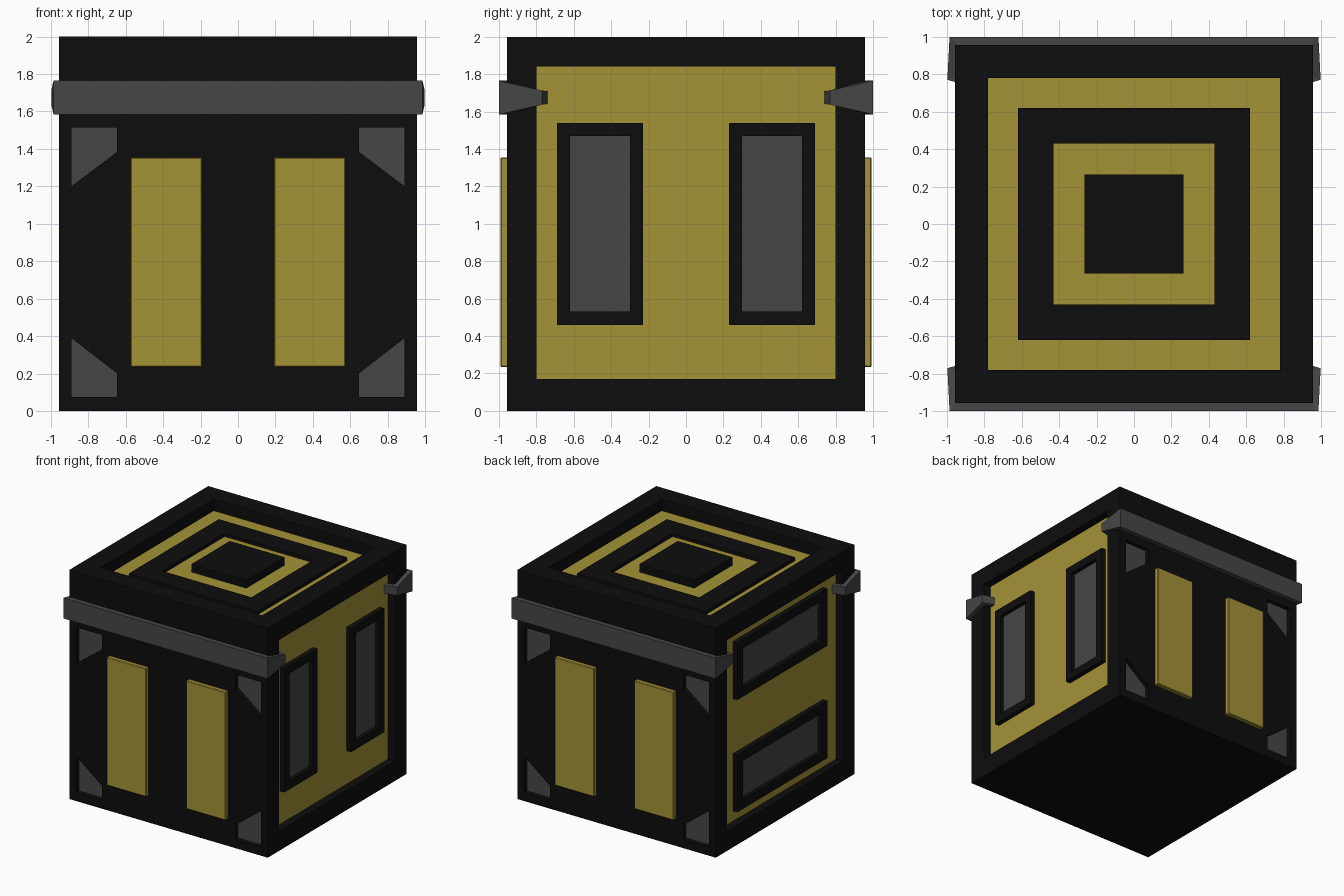
import bpy, bmesh
from mathutils import Matrix, Vector

cube = bpy.data.objects.get("Cube")
if cube:
    bpy.data.objects.remove(cube, do_unlink=True)


def material(name, rgb):
    m = bpy.data.materials.new(name)
    m.use_nodes = True
    m.diffuse_color = (*rgb, 1)
    bsdf = next(n for n in m.node_tree.nodes if n.type == 'BSDF_PRINCIPLED')
    bsdf.inputs["Base Color"].default_value = (*rgb, 1)
    return m


MATS = [material("black", (0.004, 0.004, 0.004)),
        material("mustard_yellow", (0.37, 0.29, 0.037)),
        material("dark_grey", (0.061, 0.061, 0.061))]
BLACK, YELLOW, GREY = range(3)


def side(across, up, out):
    """Matrix taking local x, y, z to the given directions of one side."""
    return Matrix((across, up, out)).transposed().to_4x4()


FRONT = side((1, 0, 0), (0, 0, 1), (0, -1, 0))
BACK = side((-1, 0, 0), (0, 0, 1), (0, 1, 0))
LEFT = side((0, 1, 0), (0, 0, 1), (1, 0, 0))
RIGHT = side((0, -1, 0), (0, 0, 1), (-1, 0, 0))
TOP = Matrix.Identity(4)


def rect(cx, cy, hx, hy):
    return [(cx - hx, cy - hy), (cx + hx, cy - hy), (cx + hx, cy + hy), (cx - hx, cy + hy)]


def prism(bm, outline, frame, low, high, mat=BLACK, floor_mat=None):
    """Extrude an outline outward from a side; returns its outer face."""
    rings = [[bm.verts.new(frame @ Vector((x, y, z))) for x, y in outline] for z in (low, high)]
    n = len(outline)
    floor, outer = bm.faces.new(rings[0]), bm.faces.new(rings[1])
    faces = [floor, outer]
    for i in range(n):
        j = (i + 1) % n
        faces.append(bm.faces.new((rings[0][i], rings[0][j], rings[1][j], rings[1][i])))
    for f in faces:
        f.material_index = mat
    if floor_mat is not None:
        floor.material_index = floor_mat
    bmesh.ops.recalc_face_normals(bm, faces=faces)
    return outer


def finish(bm, name):
    bmesh.ops.recalc_face_normals(bm, faces=bm.faces)
    mesh = bpy.data.meshes.new(name)
    bm.to_mesh(mesh)
    bm.free()
    for m in MATS:
        mesh.materials.append(m)
    ob = bpy.data.objects.new(name, mesh)
    bpy.context.collection.objects.link(ob)
    return ob


# Crate body
bm = bmesh.new()
prism(bm, rect(0, 0, 0.957, 0.957), TOP, 0, 2)
body = finish(bm, "crate_body")

# Recesses: yellow floors on top and sides, grey corner pockets front and back
bm = bmesh.new()
prism(bm, rect(0, 0, 0.78, 0.78), TOP, 1.9, 2.1, floor_mat=YELLOW)
for frame in (LEFT, RIGHT):
    prism(bm, rect(0, 1.005, 0.8, 0.835), frame, 0.887, 1.1, floor_mat=YELLOW)
upper = [(0.89, 1.515), (0.645, 1.515), (0.645, 1.385), (0.89, 1.2)]
lower = [(0.89, 0.075), (0.645, 0.075), (0.645, 0.2), (0.89, 0.39)]
for frame in (FRONT, BACK):
    for s in (-1, 1):
        for outline in (upper, lower):
            prism(bm, [(s * x, z) for x, z in outline], frame, 0.92, 1.1, floor_mat=GREY)
cutter = finish(bm, "recess_cutter")
cutter.hide_render = True

cut = body.modifiers.new("recesses", 'BOOLEAN')
cut.operation = 'DIFFERENCE'
cut.solver = 'EXACT'
cut.object = cutter
bpy.context.view_layer.objects.active = body
bpy.ops.object.modifier_apply(modifier=cut.name)
bpy.data.objects.remove(cutter, do_unlink=True)


def framed_panel(name, frame, outline, low, high, border, depth, inner_mat):
    """Raised black border around a sunken coloured field."""
    bm = bmesh.new()
    outer = prism(bm, outline, frame, low, high)
    bmesh.ops.inset_region(bm, faces=[outer], thickness=border, use_even_offset=True)
    # Second inset gives the sunken field vertical walls
    bmesh.ops.inset_region(bm, faces=[outer], thickness=0.0005, use_even_offset=True)
    outward = frame.to_3x3() @ Vector((0, 0, 1))
    bmesh.ops.translate(bm, verts=outer.verts, vec=-outward * depth)
    outer.material_index = inner_mat
    return finish(bm, name)


# Side panels: upright pair on one side, level pair on the other
for s, word in ((-1, "front"), (1, "back")):
    framed_panel("left_panel_" + word, LEFT, rect(s * 0.46, 1, 0.23, 0.54),
                 0.88, 0.93, 0.07, 0.035, GREY)
for s, word in ((-1, "lower"), (1, "upper")):
    framed_panel("right_panel_" + word, RIGHT, rect(0, 1 + s * 0.49, 0.62, 0.25),
                 0.88, 0.93, 0.08, 0.035, GREY)

# Top: square ring with a raised block in its middle
framed_panel("top_ring", TOP, rect(0, 0, 0.62, 0.62), 1.89, 1.93, 0.19, 0.028, YELLOW)
bm = bmesh.new()
prism(bm, rect(0, 0, 0.265, 0.265), TOP, 1.89, 1.97)
finish(bm, "top_block")

# Yellow plates on front and back
for frame, word in ((FRONT, "front"), (BACK, "back")):
    for s, hand in ((-1, "a"), (1, "b")):
        bm = bmesh.new()
        prism(bm, rect(s * 0.383, 0.795, 0.191, 0.56), frame, 0.94, 0.993, YELLOW)
        plate = finish(bm, f"{word}_plate_{hand}")
        bevel = plate.modifiers.new("soft_edge", 'BEVEL')
        bevel.width = 0.006
        bevel.segments = 1

# Straps: band bending round the corners, tapering to hooks in the side recesses
HALF = [((0.985, 1.0), (0.94, 0.95), 0.09),
        ((0.997, 0.77), (0.945, 0.79), 0.038),
        ((0.89, 0.74), (0.885, 0.79), 0.034)]
for frame, word in ((FRONT, "front"), (BACK, "back")):
    path = [(-1, p) for p in reversed(HALF)] + [(1, p) for p in HALF]
    bm = bmesh.new()
    loops = []
    for s, (out, inn, h) in path:
        corners = [(out, -h), (out, h), (inn, h), (inn, -h)]
        loops.append([bm.verts.new(frame @ Vector((s * x, 1.675 + dz, d)))
                      for (x, d), dz in corners])
    for a, b in zip(loops, loops[1:]):
        for i in range(4):
            j = (i + 1) % 4
            bm.faces.new((a[i], a[j], b[j], b[i]))
    bm.faces.new(loops[0])
    bm.faces.new(loops[-1])
    for f in bm.faces:
        f.material_index = GREY
    finish(bm, word + "_strap")
